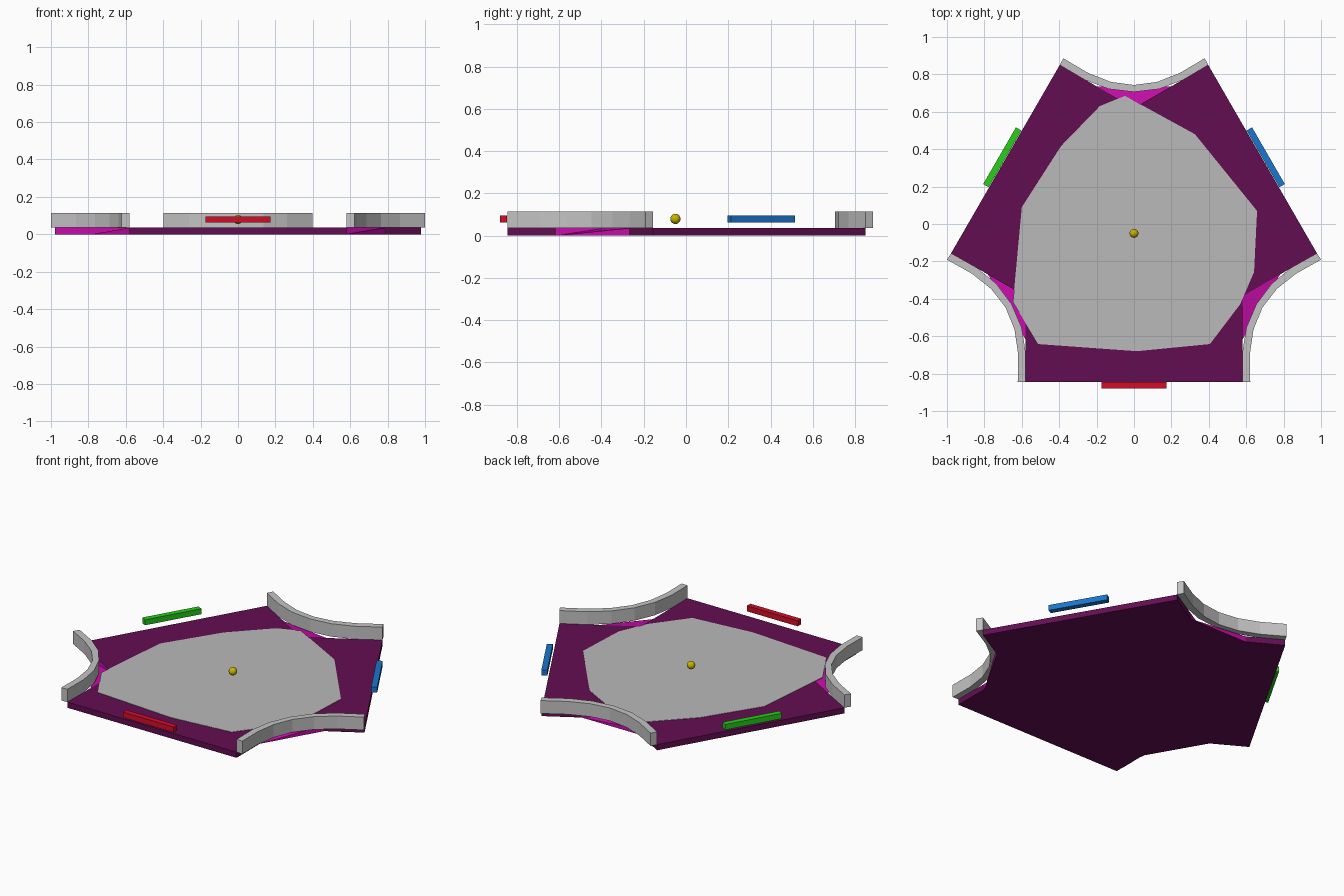
import bpy, bmesh, math
from mathutils import Matrix, Vector

if "Cube" in bpy.data.objects:
    bpy.data.objects.remove(bpy.data.objects["Cube"])

CY = -0.05            # centre of the three-fold symmetry
FLOOR_TOP = 0.035


def material(name, rgb):
    m = bpy.data.materials.new(name)
    m.diffuse_color = (*rgb, 1)
    m.use_nodes = True
    m.node_tree.nodes["Principled BSDF"].inputs["Base Color"].default_value = m.diffuse_color
    return m


PURPLE = material("dark_purple", (0.125, 0.004, 0.085))
MAGENTA = material("magenta", (0.60, 0.004, 0.42))
GREY = material("floor_grey", (0.49, 0.49, 0.49))
WALL = material("wall_grey", (0.56, 0.55, 0.56))
RED = material("red", (0.65, 0.004, 0.02))
GREEN = material("green", (0.02, 0.62, 0.01))
BLUE = material("blue", (0.01, 0.18, 0.62))
YELLOW = material("yellow", (0.58, 0.46, 0.0))


def spin(x, y, k):
    """Turn a top-view point by k thirds of a turn about the arena centre."""
    a = math.radians(120 * k)
    y -= CY
    return (x * math.cos(a) - y * math.sin(a),
            x * math.sin(a) + y * math.cos(a) + CY)


def finish(name, bm, mats):
    me = bpy.data.meshes.new(name)
    bm.to_mesh(me)
    bm.free()
    for m in mats:
        me.materials.append(m)
    ob = bpy.data.objects.new(name, me)
    bpy.context.collection.objects.link(ob)
    return ob


def prism(name, bm, pts, z0, z1):
    """Extrude a top-view outline between two heights."""
    lo = [bm.verts.new((x, y, z0)) for x, y in pts]
    hi = [bm.verts.new((x, y, z1)) for x, y in pts]
    n = len(pts)
    bm.faces.new(lo[::-1])
    bm.faces.new(hi)
    for i in range(n):
        j = (i + 1) % n
        bm.faces.new((lo[i], lo[j], hi[j], hi[i]))


# Arena base: three straight sides, three notched corners with magenta slopes
bm = bmesh.new()
low, high, notches = [], [], []
for k in range(3):
    flat = [spin(x, y, k) for x, y in
            ((0.397, 0.85), (0.2, 0.736), (0, 0.621), (-0.2, 0.736), (-0.397, 0.85))]
    t = [bm.verts.new((x, y, FLOOR_TOP)) for x, y in flat]
    b = [bm.verts.new((*flat[i], 0)) for i in (0, 1, 3, 4)]
    low += b
    high += t
    notches.append((b, t))
bm.faces.new(low[::-1])
bm.faces.new(high)
for k, (b, t) in enumerate(notches):
    nb, nt = notches[(k + 1) % 3]
    edge = bm.faces.new((b[0], b[1], t[1], t[0]))
    edge.material_index = int(k == 1)
    bm.faces.new((b[2], b[3], t[4], t[3]))
    bm.faces.new((b[3], nb[0], nt[0], t[4]))
    for tri in ((b[1], b[2], t[3]), (b[1], t[3], t[2]), (b[1], t[2], t[1])):
        bm.faces.new(tri).material_index = 1
bmesh.ops.triangulate(bm, faces=[f for f in bm.faces if len(f.verts) > 4])
finish("arena_base", bm, [PURPLE, MAGENTA])

# Uneven grey playing surface, a thin plate
bm = bmesh.new()
outline = [(-0.60, 0.09), (-0.647, -0.417), (-0.513, -0.642), (0.016, -0.68),
           (0.406, -0.642), (0.567, -0.43), (0.642, -0.257), (0.658, 0.07),
           (0.326, 0.48), (-0.048, 0.685), (-0.182, 0.631), (-0.39, 0.417)]
prism("play_surface", bm, outline, FLOOR_TOP - 0.001, FLOOR_TOP + 0.002)
finish("play_surface", bm, [GREY])

# Curved corner walls
inner = [(0.397, 0.85), (0.262, 0.77), (0.135, 0.722), (0, 0.706)]
outer = [(0.378, 0.886), (0.246, 0.808), (0.125, 0.76), (0, 0.743)]


def mirrored(half):
    return half + [(-x, y) for x, y in half[-2::-1]]


for k, side in enumerate(("back", "left", "right")):
    bm = bmesh.new()
    ring = mirrored(outer) + mirrored(inner)[::-1]
    prism("wall", bm, [spin(x, y, k) for x, y in ring], FLOOR_TOP, 0.115)
    finish(side + "_wall", bm, [WALL])

# Paddles floating outside the straight sides
for k, (side, mat) in enumerate((("front", RED), ("right", BLUE), ("left", GREEN))):
    bm = bmesh.new()
    ring = [(-0.175, -0.88), (0.175, -0.88), (0.175, -0.846), (-0.175, -0.846)]
    prism("paddle", bm, [spin(x, y, k) for x, y in ring], 0.062, 0.096)
    finish(side + "_paddle", bm, [mat])

# Ball
bm = bmesh.new()
bmesh.ops.create_uvsphere(bm, u_segments=16, v_segments=10, radius=0.024,
                          matrix=Matrix.Translation(Vector((0, CY, 0.079))))
for f in bm.faces:
    f.smooth = True
finish("ball", bm, [YELLOW])
